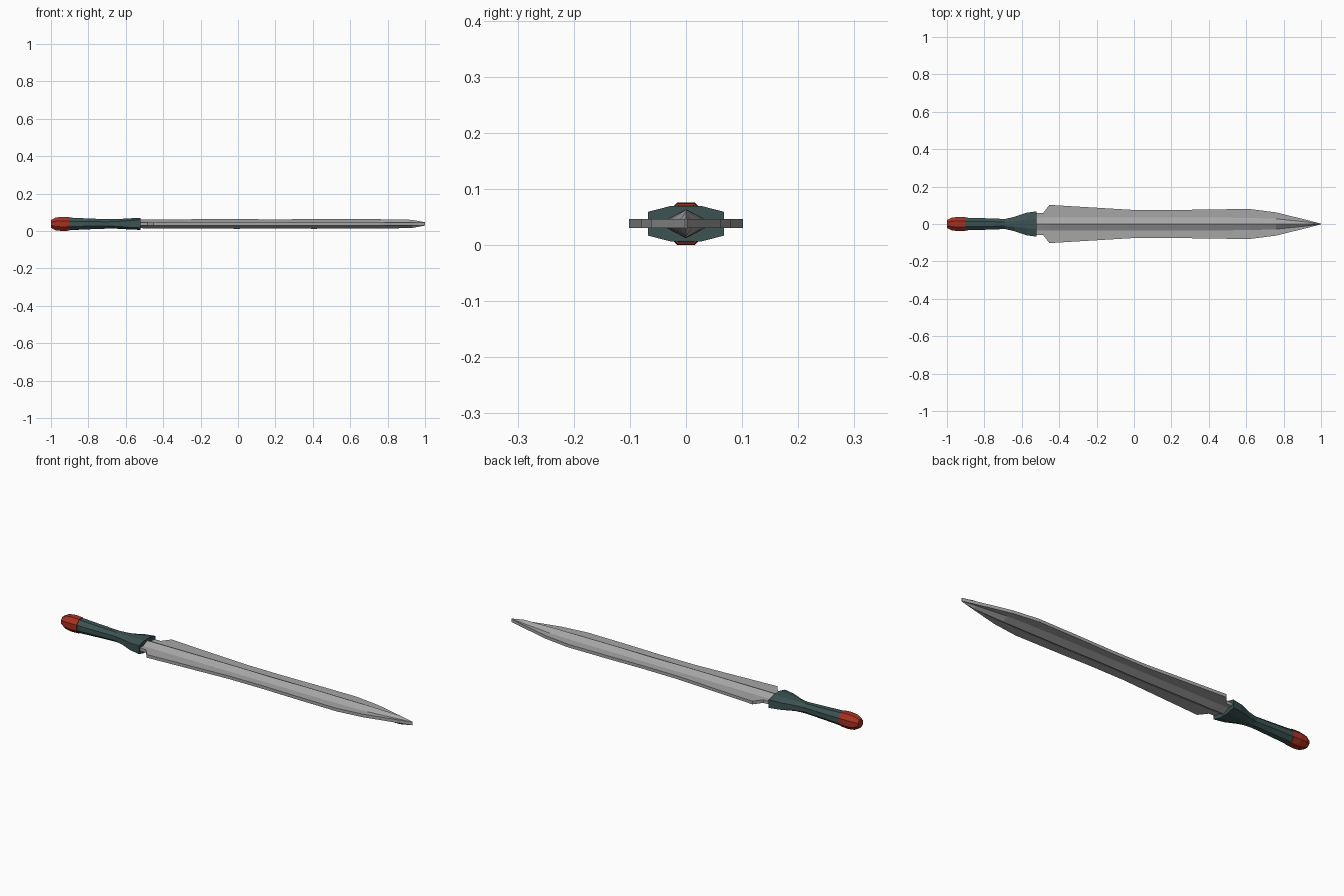
import bpy, bmesh

if "Cube" in bpy.data.objects:
    bpy.data.objects.remove(bpy.data.objects["Cube"])

ZC = 0.038  # height of the sword's centre line


def material(name, rgb):
    m = bpy.data.materials.new(name)
    m.diffuse_color = (*rgb, 1)
    m.use_nodes = True
    m.node_tree.nodes["Principled BSDF"].inputs["Base Color"].default_value = m.diffuse_color
    return m


steel = material("steel grey", (0.38, 0.38, 0.38))
green = material("dark green", (0.045, 0.085, 0.085))
red = material("deep red", (0.38, 0.03, 0.015))


def loft(name, stations, section, mat):
    """Skin cross-sections placed along x and cap both ends."""
    bm = bmesh.new()
    rings = [[bm.verts.new((s[0], y, ZC + z)) for y, z in section(*s[1:])]
             for s in stations]
    for a, b in zip(rings, rings[1:]):
        n = len(a)
        for i in range(n):
            j = (i + 1) % n
            bm.faces.new((a[i], a[j], b[j], b[i]))
    bm.faces.new(rings[0])
    bm.faces.new(rings[-1])
    bmesh.ops.recalc_face_normals(bm, faces=bm.faces)
    me = bpy.data.meshes.new(name)
    bm.to_mesh(me)
    bm.free()
    me.materials.append(mat)
    ob = bpy.data.objects.new(name, me)
    bpy.context.collection.objects.link(ob)
    return ob


def octagon(w, h, ky=0.4142, kz=0.4142):
    a, b = w * ky, h * kz
    return [(w, -b), (w, b), (a, h), (-a, h), (-w, b), (-w, -b), (-a, -h), (a, -h)]


def blade_section(w, r, edge, ridge):
    """Flat-edged plate with a raised central ridge on both faces."""
    return [(w, -edge), (w, edge), (r, edge), (0, ridge), (-r, edge),
            (-w, edge), (-w, -edge), (-r, -edge), (0, -ridge), (r, -edge)]


# Blade: x, half width, ridge half width, edge and ridge half thickness
loft("blade", [
    (-0.53, 0.058, 0.034, 0.008, 0.023),
    (-0.485, 0.060, 0.034, 0.008, 0.0235),
    (-0.452, 0.102, 0.034, 0.008, 0.024),
    (0.0, 0.075, 0.034, 0.008, 0.026),
    (0.2, 0.074, 0.034, 0.008, 0.024),
    (0.4, 0.078, 0.034, 0.008, 0.026),
    (0.62, 0.080, 0.033, 0.008, 0.025),
    (0.76, 0.062, 0.028, 0.008, 0.025),
    (0.93, 0.020, 0.010, 0.008, 0.022),
    (1.0, 0.0015, 0.0008, 0.008, 0.009),
], blade_section, steel)

# Grip flaring into the guard: x, half width, half height, corner ratios
loft("grip", [
    (-0.91, 0.034, 0.034, 0.414, 0.414),
    (-0.80, 0.031, 0.029, 0.414, 0.414),
    (-0.69, 0.027, 0.025, 0.414, 0.45),
    (-0.64, 0.038, 0.026, 0.40, 0.52),
    (-0.575, 0.060, 0.030, 0.38, 0.62),
    (-0.52, 0.068, 0.032, 0.38, 0.66),
], octagon, green)

# Pommel
loft("pommel", [
    (-1.0, 0.021, 0.021),
    (-0.975, 0.034, 0.034),
    (-0.94, 0.038, 0.038),
    (-0.90, 0.036, 0.036),
], octagon, red)
